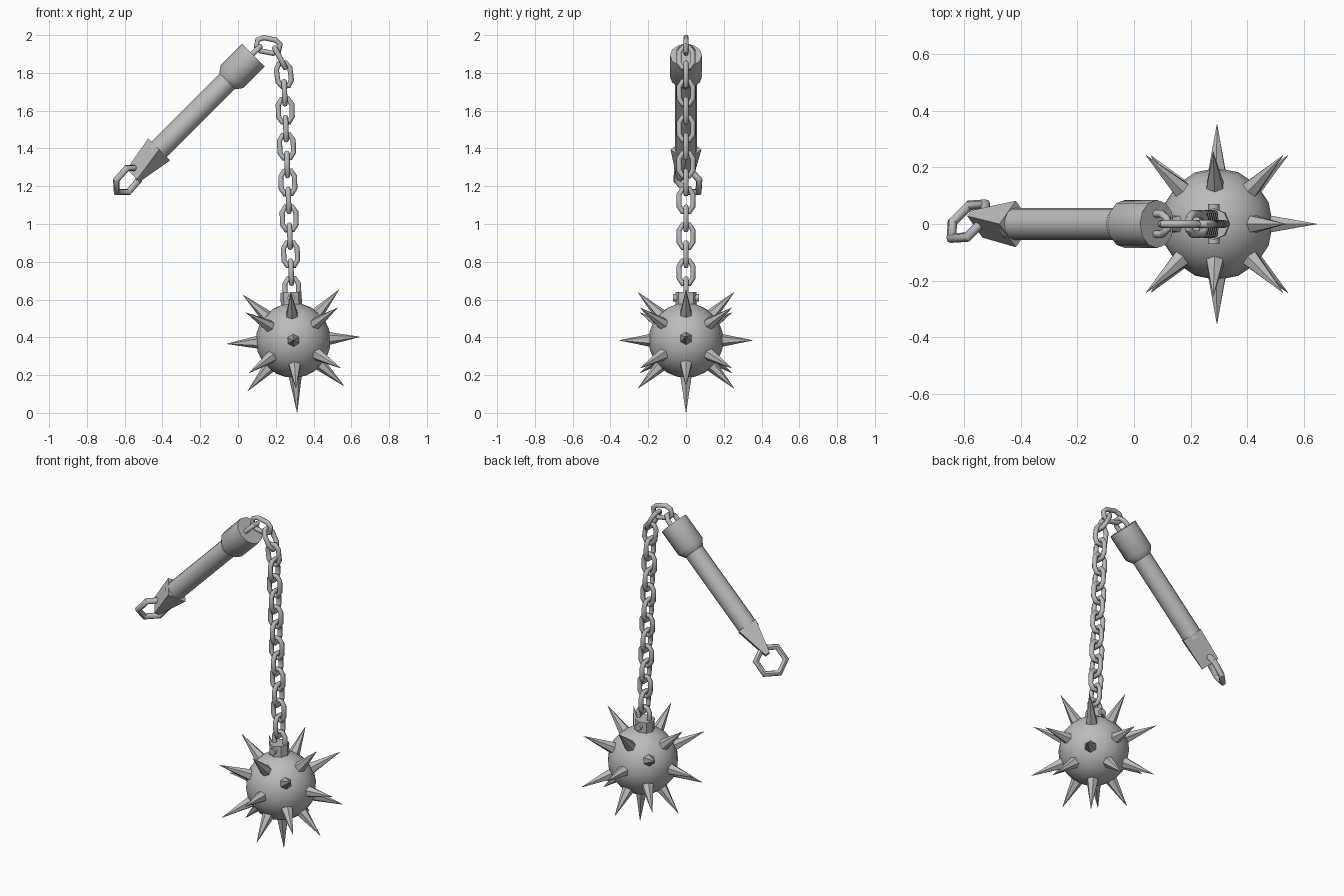
import bpy, bmesh
from math import sin, cos, pi, radians
from mathutils import Matrix, Vector

cube = bpy.data.objects.get("Cube")
if cube:
    bpy.data.objects.remove(cube, do_unlink=True)

steel = bpy.data.materials.new("grey steel")
steel.use_nodes = True
GREY = (0.5, 0.5, 0.5, 1)
steel.diffuse_color = GREY
steel.node_tree.nodes["Principled BSDF"].inputs["Base Color"].default_value = GREY


def finish(name, mesh, matrix, angle=40):
    """Add a mesh to the scene with material and shading."""
    mesh.transform(matrix)
    mesh.materials.clear()
    mesh.materials.append(steel)
    obj = bpy.data.objects.new(name, mesh)
    bpy.context.collection.objects.link(obj)
    bpy.ops.object.select_all(action='DESELECT')
    obj.select_set(True)
    bpy.context.view_layer.objects.active = obj
    bpy.ops.object.shade_smooth_by_angle(angle=radians(angle))
    return obj


def lathe(name, profile, sides, matrix, angle=40):
    """Solid of revolution about local z from (radius, height) pairs."""
    bm = bmesh.new()
    rings = [[bm.verts.new((r * cos(2 * pi * i / sides), r * sin(2 * pi * i / sides), h))
              for i in range(sides)] for r, h in profile]
    for low, high in zip(rings, rings[1:]):
        for i in range(sides):
            j = (i + 1) % sides
            bm.faces.new((low[i], low[j], high[j], high[i]))
    bm.faces.new(rings[0][::-1])
    bm.faces.new(rings[-1])
    mesh = bpy.data.meshes.new(name)
    bm.to_mesh(mesh)
    bm.free()
    return finish(name, mesh, matrix, angle)


def wire_loop(name, points, thickness, matrix):
    """Closed bent wire in the local xz plane."""
    curve = bpy.data.curves.new(name + "_path", 'CURVE')
    curve.dimensions = '3D'
    curve.bevel_depth = thickness
    curve.bevel_resolution = 2
    spline = curve.splines.new('POLY')
    spline.points.add(len(points) - 1)
    for point, (x, z) in zip(spline.points, points):
        point.co = (x, 0, z, 1)
    spline.use_cyclic_u = True
    helper = bpy.data.objects.new(name + "_path", curve)
    bpy.context.collection.objects.link(helper)
    bpy.context.view_layer.update()
    graph = bpy.context.evaluated_depsgraph_get()
    mesh = bpy.data.meshes.new_from_object(helper.evaluated_get(graph))
    bpy.data.objects.remove(helper, do_unlink=True)
    return finish(name, mesh, matrix, 50)


# Handle: local z runs up along the slanted shaft
handle = Matrix.Translation((0, 0, 1.812)) @ Matrix.Rotation(radians(45), 4, 'Y')
lathe("handle_shaft", [(0.057, -0.62), (0.057, 0)], 16, handle)
lathe("handle_cap", [(0.06, -0.08), (0.085, -0.045), (0.085, 0.115)], 12, handle, 35)

# Wedge-shaped pommel, turned an eighth about the shaft
bm = bmesh.new()
bmesh.ops.create_cube(bm, size=2)
for v in bm.verts:
    tip = v.co.z < 0
    v.co.x *= 0.014 if tip else 0.058
    v.co.y *= 0.054 if tip else 0.058
    v.co.z = -0.785 if tip else -0.59
pommel = bpy.data.meshes.new("pommel")
bm.to_mesh(pommel)
bm.free()
finish("pommel", pommel, handle @ Matrix.Rotation(radians(45), 4, 'Z'), 20)

# Six-sided ring through the pommel
normal = Vector((-0.61, 0.61, 0.5)).normalized()
across = Vector((-1, -1, 0)).normalized()
ring_frame = Matrix((across, normal, across.cross(normal))).transposed().to_4x4()
ring_frame.translation = (-0.585, 0.01, 1.232)
hexagon = [(0.085 * cos(i * pi / 3), 0.085 * sin(i * pi / 3)) for i in range(6)]
wire_loop("pommel_ring", hexagon, 0.018, ring_frame)

# Chain: links follow a path and alternate by a quarter turn
path = [Vector(p) for p in ((0.075, 0, 1.897), (0.16, 0, 1.945), (0.222, 0, 1.88))]
HANGING = 13
for i in range(HANGING):
    t = i / (HANGING - 1)
    path.append(Vector((0.243 + 0.042 * t, 0, 1.79 - 1.14 * t)))
quarter = [(0.036, 0.032), (0.018, 0.061)]
link = quarter + [(-x, z) for x, z in reversed(quarter)]
link += [(-x, -z) for x, z in link]
for i, centre in enumerate(path):
    if i == 0:
        along = Vector((1, 0, 1))
    elif i == 1:
        along = Vector((1, 0, -0.2))
    else:
        along = path[min(i + 1, len(path) - 1)] - path[i - 1]
    along.normalize()
    side = Vector((0, 1, 0))
    frame = Matrix((side.cross(along), side, along)).transposed().to_4x4()
    frame.translation = centre
    if i % 2 == 0:
        frame = frame @ Matrix.Rotation(pi / 2, 4, 'Z')
    wire_loop(f"chain_link_{i + 1}", link, 0.014, frame)

# Ball, leaning slightly
ball = Matrix.Translation((0.293, 0, 0.384)) @ Matrix.Rotation(radians(-3), 4, 'Y')
bm = bmesh.new()
bmesh.ops.create_uvsphere(bm, u_segments=16, v_segments=12, radius=0.198)
ball_mesh = bpy.data.meshes.new("ball")
bm.to_mesh(ball_mesh)
bm.free()
finish("ball", ball_mesh, ball, 60)

# Collar on the ball with a cross pin holding the last link
lathe("collar", [(0.056, 0.17), (0.056, 0.255)], 8, ball, 30)
pin = ball @ Matrix.Translation((0, 0, 0.225)) @ Matrix.Rotation(pi / 2, 4, 'X')
lathe("collar_pin", [(0.02, -0.07), (0.02, 0.07)], 8, pin, 50)

# Spikes: (azimuth, elevation, length)
spikes = [(0, -90, 0.383)]
for azimuth in range(0, 360, 90):
    spikes.append((azimuth, 0, 0.352))
    for sign in (1, -1):
        spikes.append((azimuth, 45 * sign, 0.36))
        spikes.append((azimuth + 45, 25 * sign, 0.378))
for i, (azimuth, elevation, length) in enumerate(spikes):
    aim = (Matrix.Rotation(radians(azimuth), 4, 'Z')
           @ Matrix.Rotation(radians(90 - elevation), 4, 'Y'))
    lathe(f"spike_{i + 1}", [(0.038, 0.17), (0.001, length)], 6, ball @ aim, 30)
